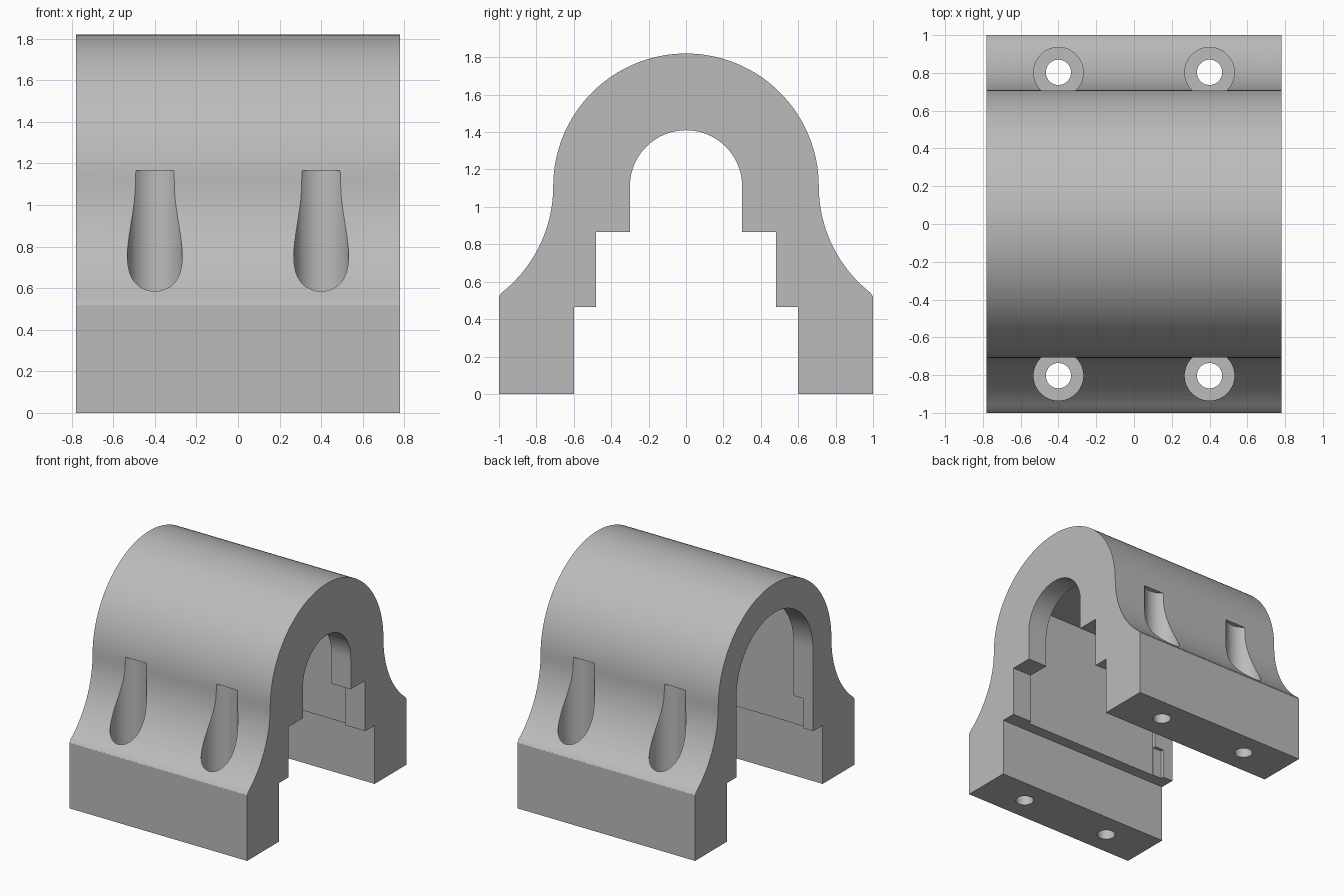
import bpy, bmesh
from math import sin, cos, pi, asin

cube = bpy.data.objects.get("Cube")
if cube:
    bpy.data.objects.remove(cube, do_unlink=True)

steel = bpy.data.materials.new("plain_grey")
steel.use_nodes = True
grey = (0.5, 0.5, 0.5, 1)
steel.diffuse_color = grey
steel.node_tree.nodes["Principled BSDF"].inputs["Base Color"].default_value = grey

HALF = 0.78      # half length along x
AXIS = 1.11      # height of the arch centre


def arc(cy, cz, r, a0, a1, n):
    return [(cy + r * cos(a0 + (a1 - a0) * i / n), cz + r * sin(a0 + (a1 - a0) * i / n))
            for i in range(n + 1)]


def prism(name, profile, x0, x1):
    """Extrude a (y, z) profile along x."""
    bm = bmesh.new()
    face = bm.faces.new([bm.verts.new((x0, y, z)) for y, z in profile])
    ext = bmesh.ops.extrude_face_region(bm, geom=[face])
    moved = [v for v in ext["geom"] if isinstance(v, bmesh.types.BMVert)]
    bmesh.ops.translate(bm, verts=moved, vec=(x1 - x0, 0, 0))
    return finish(name, bm)


def cylinder(name, x, y, r, z0, z1):
    bm = bmesh.new()
    bmesh.ops.create_cone(bm, cap_ends=True, segments=48, radius1=r, radius2=r, depth=z1 - z0)
    bmesh.ops.translate(bm, verts=bm.verts, vec=(x, y, (z0 + z1) / 2))
    return finish(name, bm)


def finish(name, bm):
    bmesh.ops.recalc_face_normals(bm, faces=bm.faces)
    mesh = bpy.data.meshes.new(name)
    bm.to_mesh(mesh)
    bm.free()
    mesh.materials.append(steel)
    obj = bpy.data.objects.new(name, mesh)
    bpy.context.collection.objects.link(obj)
    return obj


def rect(w, z0, z1):
    return [(-w, z0), (w, z0), (w, z1), (-w, z1)]


def cut(body, cutter):
    mod = body.modifiers.new("cut", "BOOLEAN")
    mod.operation = "DIFFERENCE"
    mod.solver = "EXACT"
    mod.object = cutter
    bpy.context.view_layer.objects.active = body
    bpy.ops.object.modifier_apply(modifier=mod.name)
    bpy.data.objects.remove(cutter, do_unlink=True)


# Outer body: round crown flowing through concave flanks into square feet
R, FLARE = 0.71, 0.725
drop = asin((AXIS - 0.52) / FLARE)
flank = arc(R + FLARE, AXIS, FLARE, pi + drop, pi, 20)
flank[0] = (1.0, 0.52)
right_side = [(1.0, 0.0)] + flank[:-1]
crown = arc(0, AXIS, R, 0, pi, 64)
left_side = [(-y, z) for y, z in reversed(right_side)]
body = prism("bearing_cap", right_side + crown + left_side, -HALF, HALF)

# Stepped channel, end openings and inner pocket
cut(body, prism("foot_channel", rect(0.6, -0.2, 0.465), -1, 1))
narrow = [(-0.3, 0.865), (-0.48, 0.865), (-0.48, 0.3), (0.48, 0.3), (0.48, 0.865), (0.3, 0.865)]
cut(body, prism("narrow_arch", narrow + arc(0, AXIS, 0.3, 0, pi, 40), 0.1, 1))
wide = [(-0.48, 0.3), (0.48, 0.3)]
cut(body, prism("wide_arch", wide + arc(0, AXIS, 0.48, 0, pi, 48), -1, 0))
cut(body, prism("pocket", rect(0.51, 0.32, 1.48), -0.61, 0.61))
cut(body, prism("pocket_notch", rect(0.505, 0.34, 0.7), -0.69, -0.4))

# Counterbored bolt holes
for x in (-0.4, 0.4):
    for y in (-0.803, 0.803):
        cut(body, cylinder("counterbore", x, y, 0.132, 0.4, 1.165))
        cut(body, cylinder("bolt_hole", x, y, 0.067, -0.2, 0.6))

bpy.ops.object.select_all(action="DESELECT")
body.select_set(True)
bpy.context.view_layer.objects.active = body
bpy.ops.object.shade_smooth_by_angle(angle=0.5)
